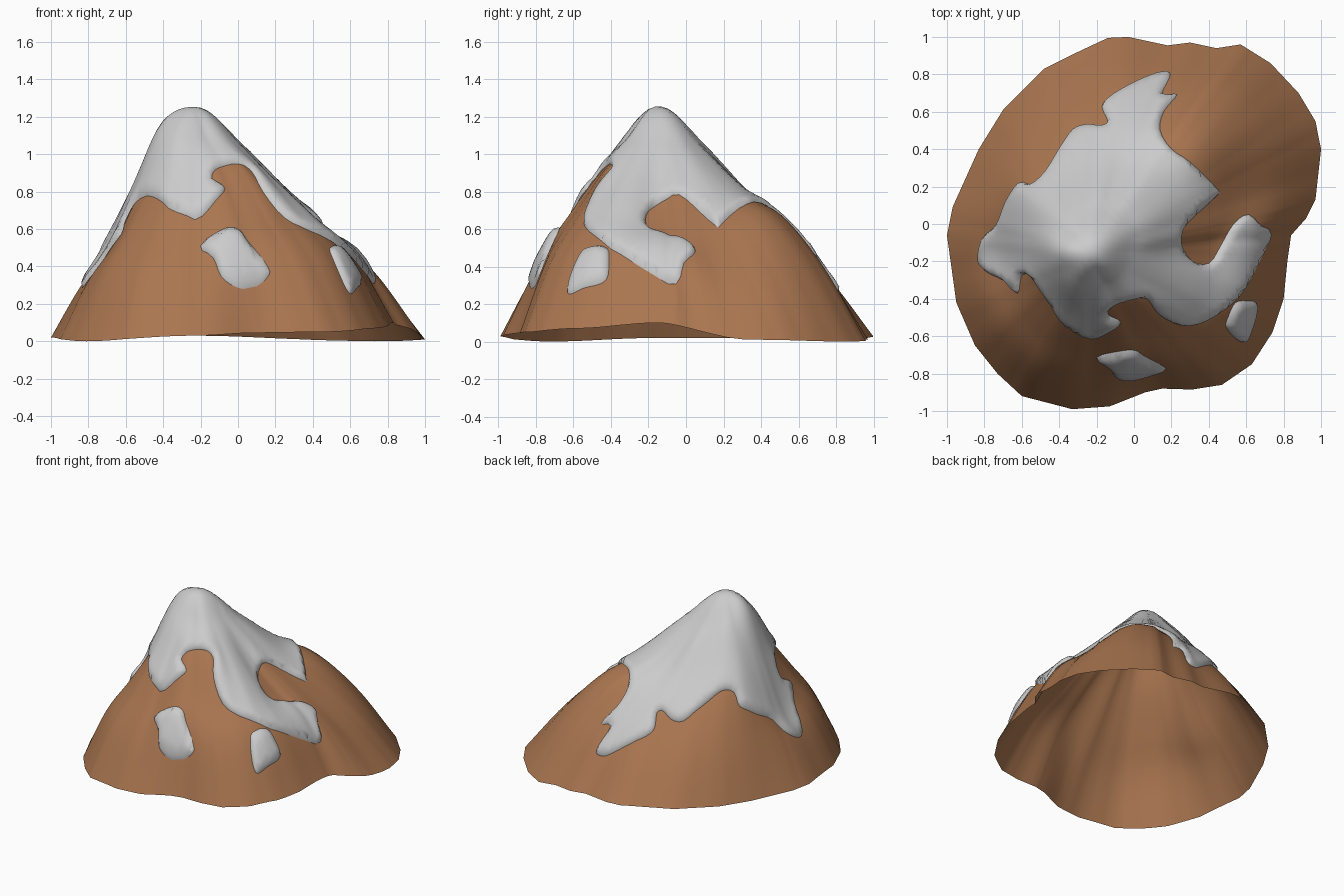
import bpy, math
from mathutils import Vector
from mathutils.geometry import delaunay_2d_cdt

if "Cube" in bpy.data.objects:
    bpy.data.objects.remove(bpy.data.objects["Cube"])

PEAK = Vector((-0.235, -0.15))

# Foot of the mountain seen from above, counter-clockwise
FOOT = [Vector(p) for p in [
    (1, .4), (.97, .55), (.88, .7), (.73, .86), (.57, .96), (.44, .94), (.3, .97),
    (.18, .955), (-.03, 1), (-.14, .995), (-.3, .92), (-.48, .83), (-.7, .61),
    (-.83, .4), (-.97, .09), (-1, -.06), (-.95, -.42), (-.85, -.65), (-.73, -.8),
    (-.6, -.92), (-.33, -.99), (-.13, -.975), (.06, -.9), (.15, -.88), (.31, -.885),
    (.47, -.86), (.63, -.75), (.74, -.58), (.8, -.4), (.82, -.2), (.84, -.06),
    (.92, .03), (.97, .13)]]

# Slope profiles by compass angle: height at 0.2, 0.4, 0.6, 0.8, 1.0 of the way down
SLOPES = [
    (0, (1.05, .81, .61, .46, .10)), (22, (1.02, .78, .56, .32, .01)),
    (45, (1.01, .80, .68, .40, .00)), (90, (1.03, .78, .56, .32, .03)),
    (135, (1.10, .89, .67, .37, .02)), (180, (1.15, .81, .48, .28, .02)),
    (225, (1.10, .80, .57, .35, .00)), (270, (1.06, .83, .59, .34, .03)),
    (293, (1.06, .91, .71, .47, .045)), (315, (1.06, .90, .66, .43, .05)),
    (336, (1.05, .86, .67, .46, .07)), (360, (1.05, .81, .61, .46, .10))]
TOP = 1.225


def catmull(a, b, c, d, t):
    return b + (c - a) * (t / 2) + (a * 2 - b * 5 + c * 4 - d) * (t * t / 2) \
        + (b * 3 - a - c * 3 + d) * (t ** 3 / 2)


def profile(hs, t):
    k = [hs[0], TOP] + list(hs)
    k.append(2 * k[-1] - k[-2])
    s = min(max(t, 0) * 5, 4.9999)
    i = int(s)
    return catmull(*k[i:i + 4], s - i)


def foot_distance(d):
    for i, a in enumerate(FOOT):
        a, b = a - PEAK, FOOT[(i + 1) % len(FOOT)] - PEAK
        if a.cross(d) >= -1e-9 and d.cross(b) >= -1e-9 and a.dot(d) > 0:
            return a.cross(b) / d.cross(b - a)
    return 1.0


def height(p):
    d = p - PEAK
    r = d.length
    if r < 1e-6:
        return TOP
    d = d / r
    t = r / foot_distance(d)
    ang = math.degrees(math.atan2(d.y, d.x)) % 360
    for (a0, h0), (a1, h1) in zip(SLOPES, SLOPES[1:]):
        if a0 <= ang <= a1:
            f = (ang - a0) / (a1 - a0)
            f = f * f * (3 - 2 * f)
            return profile(h0, t) * (1 - f) + profile(h1, t) * f
    return 0


def normal(p):
    e = .03
    dx = (height(p + Vector((e, 0))) - height(p - Vector((e, 0)))) / (2 * e)
    dy = (height(p + Vector((0, e))) - height(p - Vector((0, e)))) / (2 * e)
    return Vector((-dx, -dy, 1)).normalized()


def make(name, verts, faces, color=None):
    me = bpy.data.meshes.new(name)
    me.from_pydata(verts, [], faces)
    ob = bpy.data.objects.new(name, me)
    bpy.context.collection.objects.link(ob)
    for poly in me.polygons:
        poly.use_smooth = True
    if color:
        mat = bpy.data.materials.new(name)
        mat.diffuse_color = color
        mat.use_nodes = True
        mat.node_tree.nodes["Principled BSDF"].inputs["Base Color"].default_value = mat.diffuse_color
        me.materials.append(mat)
    return ob


# Rock: open shell of rings from the peak down to the foot
rim = []
for i, a in enumerate(FOOT):
    b = FOOT[(i + 1) % len(FOOT)]
    rim += [a.lerp(b, t / 3) for t in range(3)]
n, rings = len(rim), 30
verts, faces = [(*PEAK, TOP)], []
for j in range(1, rings + 1):
    for q in rim:
        p = PEAK + (q - PEAK) * (j / rings)
        verts.append((p.x, p.y, height(p)))
for i in range(n):
    k = (i + 1) % n
    faces.append((0, 1 + i, 1 + k))
    for j in range(rings - 1):
        a, b = 1 + j * n, 1 + (j + 1) * n
        faces.append((a + i, b + i, b + k, a + k))
make("rock", verts, faces, (.40, .18, .08, 1))


# Snow: outline filled with a fine grid, draped over the rock with rounded edges
def edge_distance(p, loop):
    best = 9
    for i, a in enumerate(loop):
        ab = loop[(i + 1) % len(loop)] - a
        f = min(max((p - a).dot(ab) / max(ab.length_squared, 1e-12), 0), 1)
        best = min(best, (p - a - ab * f).length)
    return best


def snow(name, outline, thick=.03, step=.025):
    pts = [Vector(p) for p in outline]
    m = len(pts)
    loop = [catmull(pts[i - 1], pts[i], pts[(i + 1) % m], pts[(i + 2) % m], t / 3)
            for i in range(m) for t in range(3)]
    area = sum(a.cross(b) for a, b in zip(loop, loop[1:] + loop[:1]))
    pool = list(loop)
    # inner ring that carries the rounded edge
    for i, p in enumerate(loop):
        d = (loop[(i + 1) % len(loop)] - loop[i - 1]).normalized()
        q = p + Vector((-d.y, d.x)) * math.copysign(.012, area)
        if edge_distance(q, loop) > .01:
            pool.append(q)
    xs, ys = [p.x for p in loop], [p.y for p in loop]
    for i in range(int((max(xs) - min(xs)) / step) + 1):
        for j in range(int((max(ys) - min(ys)) / step) + 1):
            p = Vector((min(xs) + i * step, min(ys) + j * step))
            if edge_distance(p, loop) > .026:
                pool.append(p)
    edges = [(i, (i + 1) % len(loop)) for i in range(len(loop))]
    v2, _, fs, *_ = delaunay_2d_cdt(pool, edges, [], 1, 1e-5)
    out = []
    for p in v2:
        f = min(edge_distance(p, loop) / .035, 1)
        off = .003 + (thick - .003) * math.sqrt(1 - (1 - f) ** 2)
        out.append(Vector((p.x, p.y, height(p))) + normal(p) * off)
    make(name, out, fs)


snow("snow_cap", [
    (.18, .81), (.08, .79), (-.05, .73), (-.14, .67), (-.17, .62), (-.14, .55),
    (-.17, .525), (-.25, .53), (-.33, .5), (-.4, .4), (-.48, .27), (-.55, .21),
    (-.61, .22), (-.68, .12), (-.73, 0), (-.81, -.08), (-.83, -.2), (-.78, -.26),
    (-.7, -.3), (-.62, -.37), (-.6, -.28), (-.55, -.28), (-.45, -.42), (-.37, -.54),
    (-.23, -.61), (-.12, -.57), (-.07, -.52), (-.14, -.48), (-.1, -.43), (0, -.4),
    (.07, -.4), (.13, -.48), (.25, -.54), (.38, -.52), (.55, -.4), (.66, -.22),
    (.73, -.05), (.68, -.01), (.61, .05), (.53, 0), (.46, -.12), (.4, -.21),
    (.31, -.2), (.25, -.1), (.28, 0), (.44, .15), (.44, .19), (.3, .33), (.2, .4),
    (.14, .5), (.16, .6), (.23, .69), (.15, .69), (.19, .78)])
snow("snow_patch_front", [
    (-.2, -.71), (-.13, -.77), (-.09, -.82), (-.01, -.83), (.1, -.8), (.16, -.78),
    (.16, -.76), (.05, -.7), (.01, -.675), (-.06, -.675)])
snow("snow_patch_right", [
    (.5, -.5), (.49, -.55), (.54, -.61), (.59, -.63), (.62, -.58), (.65, -.48),
    (.65, -.42), (.6, -.41), (.54, -.42)])
